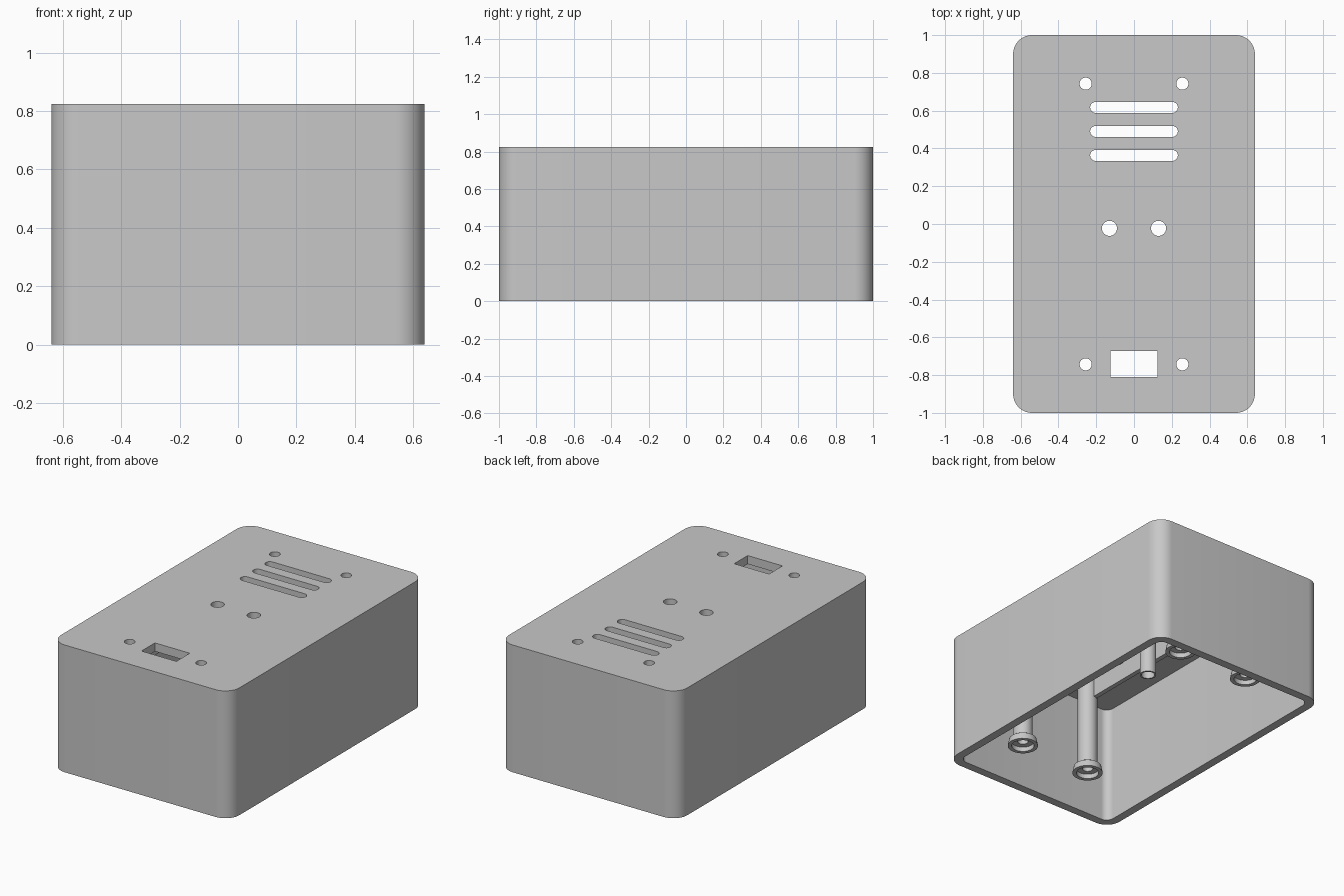
import bpy, bmesh
from math import pi, cos, sin, radians

cube = bpy.data.objects.get("Cube")
if cube:
    bpy.data.objects.remove(cube, do_unlink=True)

# Overall sizes
HALF_X, HALF_Y, HEIGHT = 0.64, 1.0, 0.825
WALL, CEILING = 0.055, 0.77
HOLE_R = 0.032
POST_X, POST_Y = 0.256, 0.743
LIGHT_X, LIGHT_Y = 0.13, -0.023

grey = bpy.data.materials.new("grey plastic")
grey.use_nodes = True
grey.diffuse_color = (0.58, 0.58, 0.58, 1)
grey.node_tree.nodes["Principled BSDF"].inputs["Base Color"].default_value = grey.diffuse_color


def rounded(cx, cy, hx, hy, r, steps=10):
    """Outline of a rounded rectangle; equal sizes give a circle."""
    pts = []
    for k, (sx, sy) in enumerate([(1, 1), (-1, 1), (-1, -1), (1, -1)]):
        for i in range(steps + 1):
            a = (k + i / steps) * pi / 2
            p = (cx + sx * (hx - r) + r * cos(a), cy + sy * (hy - r) + r * sin(a))
            if not pts or abs(p[0] - pts[-1][0]) + abs(p[1] - pts[-1][1]) > 1e-5:
                pts.append(p)
    if abs(pts[0][0] - pts[-1][0]) + abs(pts[0][1] - pts[-1][1]) < 1e-5:
        pts.pop()
    return pts


def add_prism(bm, outline, z0, z1):
    low = [bm.verts.new((x, y, z0)) for x, y in outline]
    high = [bm.verts.new((x, y, z1)) for x, y in outline]
    bm.faces.new(low[::-1])
    bm.faces.new(high)
    n = len(low)
    for i in range(n):
        j = (i + 1) % n
        bm.faces.new((low[i], low[j], high[j], high[i]))


def add_lathe(bm, profile, cx, cy, n=32):
    rings = [[bm.verts.new((cx + r * cos(2 * pi * i / n), cy + r * sin(2 * pi * i / n), z))
              for i in range(n)] for r, z in profile]
    for a, b in zip(rings, rings[1:]):
        for i in range(n):
            j = (i + 1) % n
            bm.faces.new((a[j], a[i], b[i], b[j]))


def finish(bm, name):
    mesh = bpy.data.meshes.new(name)
    bm.to_mesh(mesh)
    bm.free()
    mesh.materials.append(grey)
    obj = bpy.data.objects.new(name, mesh)
    bpy.context.collection.objects.link(obj)
    return obj


def select_only(obj):
    bpy.ops.object.select_all(action='DESELECT')
    obj.select_set(True)
    bpy.context.view_layer.objects.active = obj


def smooth(obj):
    select_only(obj)
    bpy.ops.object.shade_smooth_by_angle(angle=radians(30))


def cut(obj, cutter):
    cutter.hide_render = True
    mod = obj.modifiers.new("cut", 'BOOLEAN')
    mod.operation, mod.solver, mod.object = 'DIFFERENCE', 'EXACT', cutter
    select_only(obj)
    bpy.ops.object.modifier_apply(modifier=mod.name)
    bpy.data.objects.remove(cutter, do_unlink=True)


# Case: rounded box, hollow and open underneath
bm = bmesh.new()
add_prism(bm, rounded(0, 0, HALF_X, HALF_Y, 0.1), 0, HEIGHT)
case = finish(bm, "case")
bm = bmesh.new()
add_prism(bm, rounded(0, 0, HALF_X - WALL, HALF_Y - WALL, 0.05), -0.1, CEILING)
cut(case, finish(bm, "cavity_cutter"))

# Openings in the top: screw holes, round holes, vent slots, window
bm = bmesh.new()
z0, z1 = CEILING - 0.05, HEIGHT + 0.05
for sx in (-1, 1):
    for sy in (-1, 1):
        add_prism(bm, rounded(sx * POST_X, sy * POST_Y, HOLE_R, HOLE_R, HOLE_R, 8), z0, z1)
    add_prism(bm, rounded(sx * LIGHT_X, LIGHT_Y, 0.04, 0.04, 0.04, 8), z0, z1)
for y in (0.617, 0.49, 0.363):
    add_prism(bm, rounded(0, y, 0.232, 0.029, 0.029, 8), z0, z1)
add_prism(bm, [(-0.125, -0.81), (0.125, -0.81), (0.125, -0.672), (-0.125, -0.672)], z0, z1)
cut(case, finish(bm, "opening_cutter"))
smooth(case)

# Screw posts: hollow shafts with a flared, counterbored foot
post_profile = [(0.06, CEILING), (0.06, 0.19), (0.083, 0.175), (0.092, 0.13),
                (0.068, 0.13), (0.068, 0.16), (HOLE_R, 0.16), (HOLE_R, CEILING)]
for sx, side in ((-1, "right"), (1, "left")):
    for sy, end in ((-1, "front"), (1, "back")):
        bm = bmesh.new()
        add_lathe(bm, post_profile, sx * POST_X, sy * POST_Y)
        smooth(finish(bm, f"screw_post_{end}_{side}"))

    # Guide tubes below the round holes
    bm = bmesh.new()
    add_lathe(bm, [(0.05, CEILING), (0.05, 0.45), (0.04, 0.45), (0.04, CEILING)],
              sx * LIGHT_X, LIGHT_Y)
    smooth(finish(bm, f"guide_tube_{side}"))

    # Stiffening ribs between the posts
    bm = bmesh.new()
    x, y = sx * 0.27, POST_Y - 0.05
    add_prism(bm, [(x - 0.015, -y), (x + 0.015, -y), (x + 0.015, y), (x - 0.015, y)],
              0.64, CEILING)
    finish(bm, f"rib_{side}")
